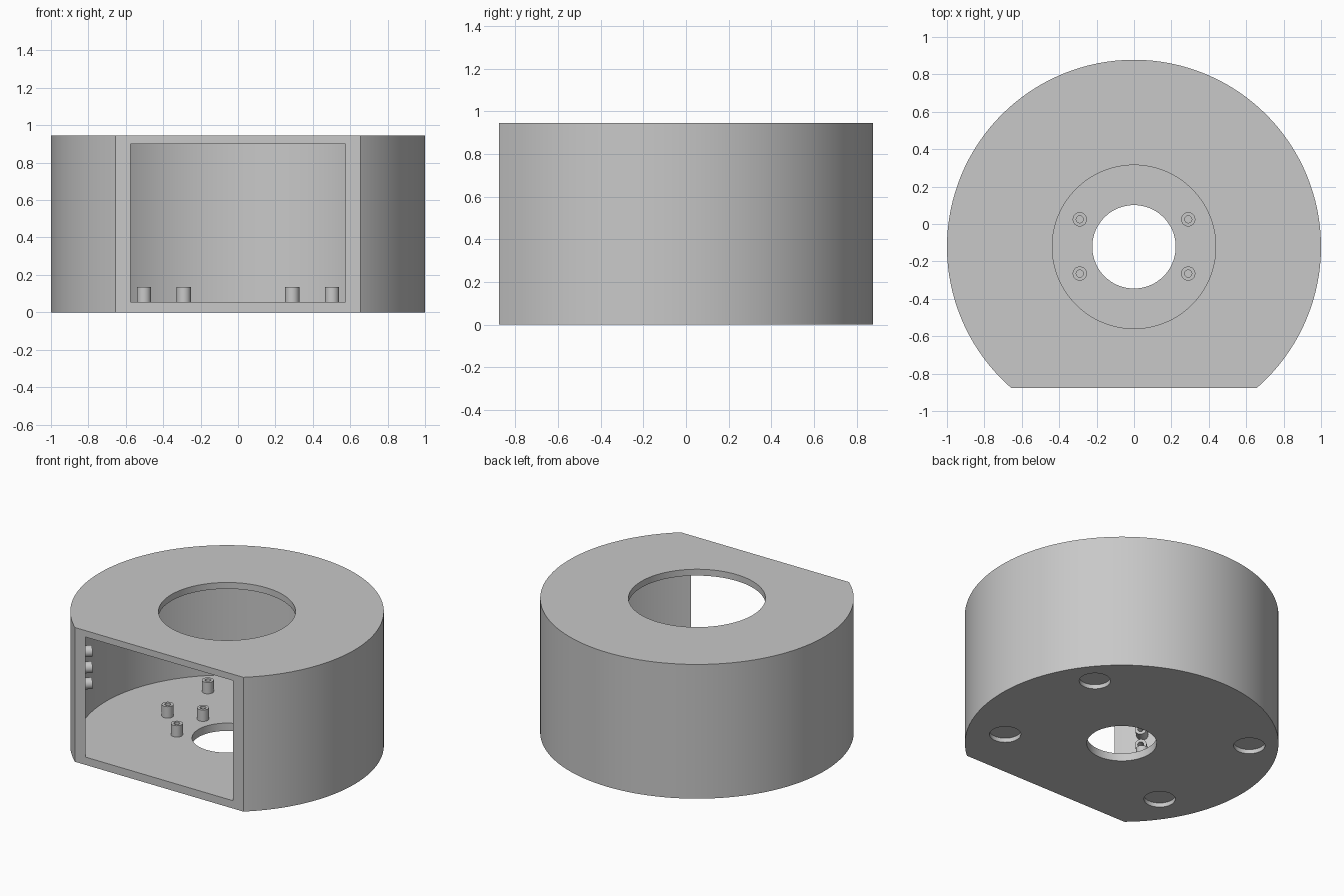
import bpy, bmesh, math
from mathutils import Matrix, Vector

if "Cube" in bpy.data.objects:
    bpy.data.objects.remove(bpy.data.objects["Cube"], do_unlink=True)

CY = -0.122              # y of the round axis
HEIGHT = 0.945
FLOOR, CEILING = 0.055, 0.9
INNER = 0.949
FRONT = CY - 0.755       # plane of the flat open front

grey = bpy.data.materials.new("plain grey")
grey.use_nodes = True
colour = (0.58, 0.58, 0.58, 1)
grey.diffuse_color = colour
grey.node_tree.nodes["Principled BSDF"].inputs["Base Color"].default_value = colour


def add_object(name, bm):
    mesh = bpy.data.meshes.new(name)
    bmesh.ops.recalc_face_normals(bm, faces=bm.faces)
    bm.to_mesh(mesh)
    bm.free()
    mesh.materials.append(grey)
    obj = bpy.data.objects.new(name, mesh)
    bpy.context.collection.objects.link(obj)
    return obj


def cylinder(name, x, y, radius, z0, z1, sides=128):
    bm = bmesh.new()
    bmesh.ops.create_cone(bm, cap_ends=True, segments=sides, radius1=radius, radius2=radius,
                          depth=z1 - z0, matrix=Matrix.Translation((x, y, (z0 + z1) / 2)))
    return add_object(name, bm)


def smooth(obj):
    bpy.ops.object.select_all(action='DESELECT')
    obj.select_set(True)
    bpy.context.view_layer.objects.active = obj
    bpy.ops.object.shade_smooth_by_angle(angle=math.radians(30))


def standoff(name, location, axis, length=0.08, sink=0.0):
    """Small round post with a blind screw hole, pointing along axis."""
    bm = bmesh.new()
    r, hole = 0.038, 0.019
    profile = [(0, -sink), (r, -sink), (r, length), (hole, length), (hole, 0.005), (0, 0.005)]
    verts = [bm.verts.new((x, 0, z)) for x, z in profile]
    edges = [bm.edges.new(pair) for pair in zip(verts, verts[1:])]
    bmesh.ops.spin(bm, geom=verts + edges, cent=(0, 0, 0), axis=(0, 0, 1),
                   angle=math.tau, steps=32)
    bmesh.ops.remove_doubles(bm, verts=bm.verts, dist=1e-5)
    turn = Vector(axis).to_track_quat('Z', 'Y').to_matrix().to_4x4()
    bm.transform(Matrix.Translation(location) @ turn)
    smooth(add_object(name, bm))


# Housing: round drum, hollowed, sliced flat at the front
housing = cylinder("housing", 0, CY, 1.0, 0, HEIGHT)
cutters = [
    cylinder("cavity_cutter", 0, CY, INNER, FLOOR, CEILING),
    cylinder("top_hole_cutter", 0, CY, 0.437, 0.8, 1.1),
    cylinder("floor_hole_cutter", 0, CY, 0.223, -0.1, 0.2),
]

bm = bmesh.new()
bmesh.ops.create_cube(bm, size=2, matrix=Matrix.Translation((0, FRONT - 1, 0.5))
                      @ Matrix.Diagonal((1.5, 1, 1, 1)))
cutters.append(add_object("front_cutter", bm))

# Shallow foot recesses in the underside
for x in (-0.643, 0.643):
    for y in (CY + 0.5, CY - 0.39):
        cutters.append(cylinder("foot_recess_cutter", x, y, 0.1, -0.1, 0.03, 48))

for cutter in cutters:
    cutter.hide_render = True
    mod = housing.modifiers.new(cutter.name, 'BOOLEAN')
    mod.operation, mod.solver, mod.object = 'DIFFERENCE', 'EXACT', cutter

# Bake the cuts and drop the cutters
bpy.context.view_layer.update()
result = bpy.data.meshes.new_from_object(
    housing.evaluated_get(bpy.context.evaluated_depsgraph_get()))
housing.modifiers.clear()
housing.data = result
for cutter in cutters:
    bpy.data.objects.remove(cutter, do_unlink=True)
smooth(housing)

# Floor standoffs, mirrored left and right
for side, sign in (("left", 1), ("right", -1)):
    for x, y in ((0.29, 0.147), (0.29, -0.143), (0.503, 0.505), (0.503, 0.058)):
        standoff("floor_standoff_" + side, (sign * x, CY + y, FLOOR), (0, 0, 1))

# Column of wall standoffs just inside the right edge of the opening
angle = math.radians(222)
out = Vector((math.cos(angle), math.sin(angle), 0))
for z in (0.49, 0.603, 0.716):
    standoff("wall_standoff", out * INNER + Vector((0, CY, z)), -out, sink=0.015)
